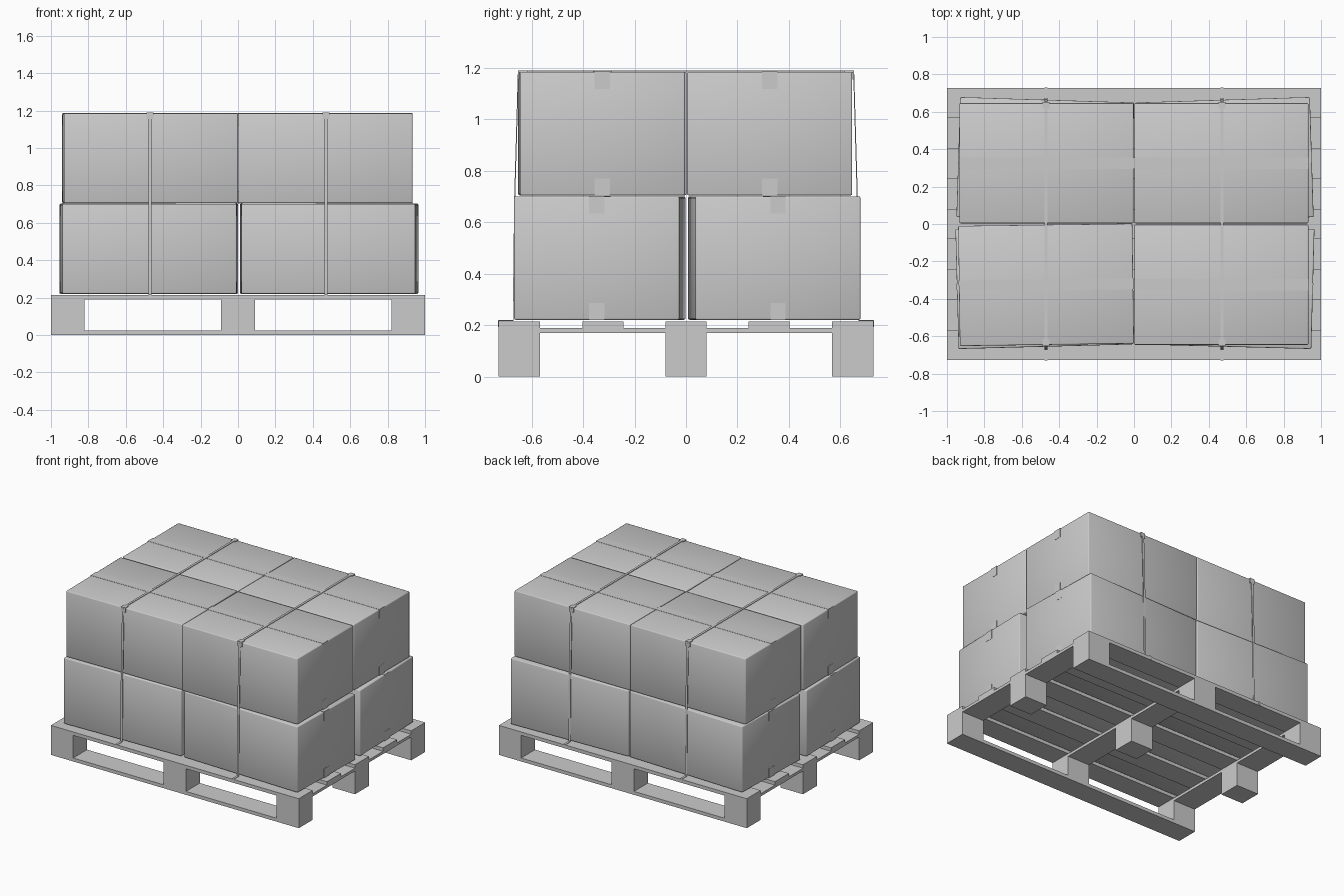
import bpy, bmesh
from math import radians
from mathutils import Matrix

if "Cube" in bpy.data.objects:
    bpy.data.objects.remove(bpy.data.objects["Cube"])


def box(name, x, y, z, rot=0.0, bevel=0.0):
    """Box from (min, max) ranges, turned about its own vertical axis."""
    bm = bmesh.new()
    bmesh.ops.create_cube(bm, size=1)
    bmesh.ops.scale(bm, verts=bm.verts, vec=(x[1] - x[0], y[1] - y[0], z[1] - z[0]))
    me = bpy.data.meshes.new(name)
    if bevel:
        bmesh.ops.bevel(bm, geom=bm.edges[:], offset=bevel, segments=2, profile=0.5, affect='EDGES')
        for f in bm.faces:
            f.smooth = True
    bm.to_mesh(me)
    bm.free()
    ob = bpy.data.objects.new(name, me)
    ob.location = (sum(x) / 2, sum(y) / 2, sum(z) / 2)
    ob.rotation_euler.z = rot
    bpy.context.collection.objects.link(ob)
    return ob


def span(c, w):
    return (c - w / 2, c + w / 2)


# Pallet: deck boards along x, cross boards along y, blocks, bottom boards
for y in (-0.648, -0.323, 0, 0.323, 0.648):
    box("deck_board", (-1, 1), span(y, 0.16), (0.19, 0.215))
for x in (-0.91, 0, 0.91):
    box("cross_board", span(x, 0.18), (-0.728, 0.728), (0.17, 0.19))
    for y in (-0.648, 0, 0.648):
        box("block", span(x, 0.18), span(y, 0.16), (0.025 if y else 0, 0.17))
for y in (-0.648, 0.648):
    box("bottom_board", (-1, 1), span(y, 0.16), (0, 0.025))


# Cartons with tape along the top and bottom, folded down the ends
def carton(name, cx, cy, z0, deg):
    L, W, H, t = 0.931, 0.642, 0.48, 0.0015
    parts = [box(name, span(0, L), span(0, W), (0, H), bevel=0.006)]
    for zc in (0, H):
        parts.append(box("tape", span(0, L + 2 * t), span(0, 0.06), span(zc, 2 * t)))
        s = 1 if zc == 0 else -1
        zr = sorted((zc, zc + s * 0.066))
        for side in (-1, 1):
            parts.append(box("tape_end", span(side * L / 2, 2 * t), span(0, 0.06), zr))
    m = Matrix.Translation((cx, cy, z0)) @ Matrix.Rotation(radians(deg), 4, 'Z')
    for p in parts:
        p.matrix_world = m @ Matrix.Translation(p.location)


for cx, cy, deg in ((-0.481, -0.335, 1.5), (0.491, -0.335, -1.5),
                    (-0.474, 0.343, -1.8), (0.485, 0.343, 1.8)):
    carton("lower_carton", cx, cy, 0.221, deg)
for cx, cy, deg in ((-0.47, -0.325, 0.8), (0.467, -0.325, 0),
                    (-0.468, 0.325, 0), (0.467, 0.325, 0)):
    carton("upper_carton", cx, cy, 0.705, deg)


# Straps over the load, down to the deck edge and around it
half = [(0, 1.188), (0.642, 1.188), (0.652, 1.178), (0.666, 0.69), (0.672, 0.218),
        (0.729, 0.218), (0.729, 0.193)]
path = [(-y, z) for y, z in reversed(half)] + half[1:]
for x in (-0.47, 0.47):
    bm = bmesh.new()
    rows = [[bm.verts.new((x + d, y, z)) for d in (-0.008, 0.008)] for y, z in path]
    for a, b in zip(rows, rows[1:]):
        bm.faces.new((a[0], a[1], b[1], b[0]))
    me = bpy.data.meshes.new("strap")
    bm.to_mesh(me)
    bm.free()
    strap = bpy.data.objects.new("strap", me)
    bpy.context.collection.objects.link(strap)
    mod = strap.modifiers.new("thickness", 'SOLIDIFY')
    mod.thickness = 0.004
    mod.offset = 0
    # Edge protectors under the strap
    for s in (-1, 1):
        box("edge_protector_top", span(x, 0.036), span(s * 0.635, 0.036), (1.183, 1.19))
        box("edge_protector_side", span(x, 0.036), span(s * 0.65, 0.007), (1.155, 1.19))
